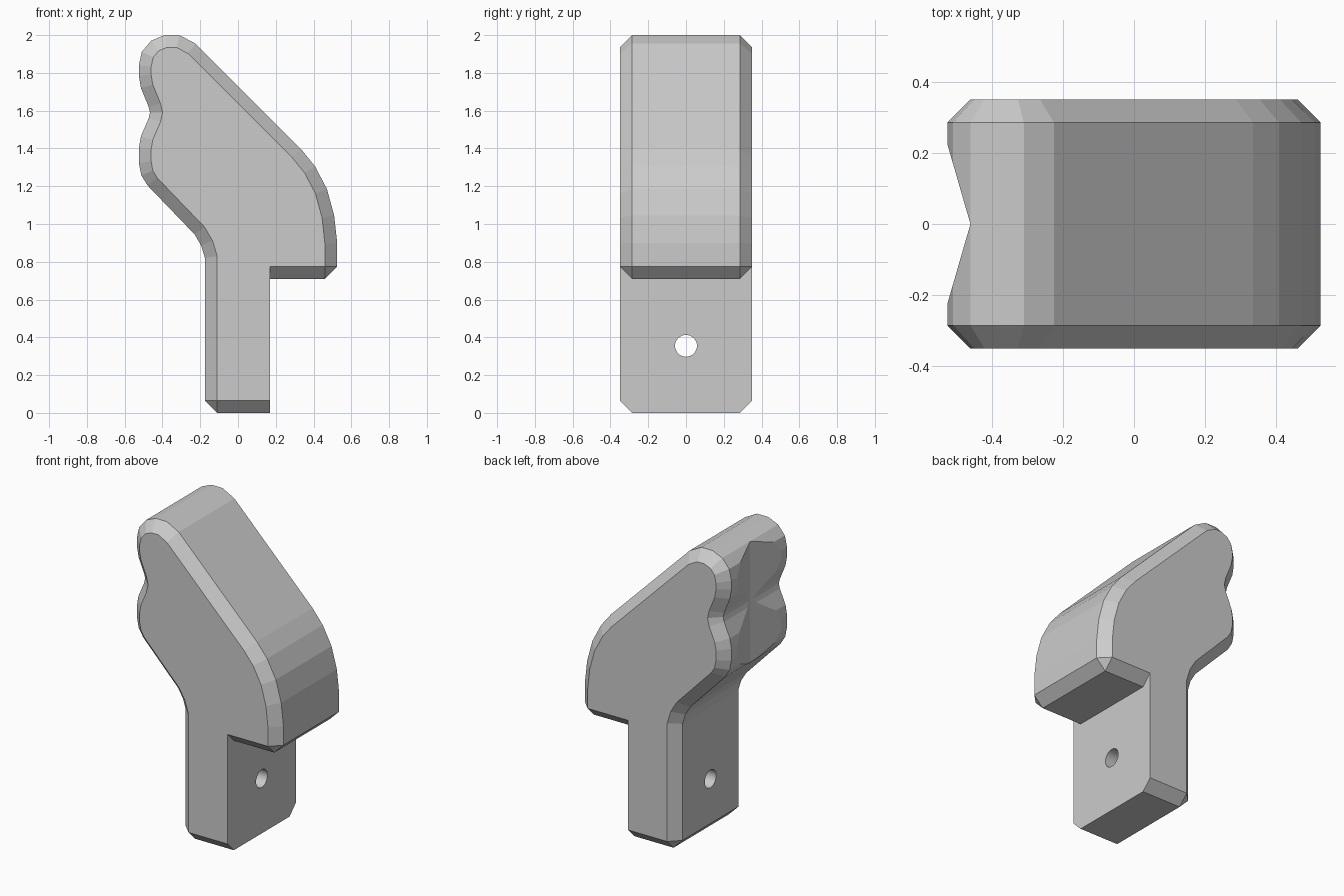
import bpy, bmesh, math
from mathutils import Vector

if "Cube" in bpy.data.objects:
    bpy.data.objects.remove(bpy.data.objects["Cube"])

C = 0.065           # chamfer width
HALF = 0.35         # half depth in y

# Curved outline: up the left side, over the top and down the right side (x, z)
curve = [(-0.175, 0.065), (-0.175, 0.82), (-0.195, 0.886), (-0.23, 0.945),
         (-0.479, 1.204), (-0.512, 1.258), (-0.525, 1.325), (-0.525, 1.40),
         (-0.514, 1.464), (-0.473, 1.56), (-0.466, 1.59), (-0.473, 1.62),
         (-0.514, 1.72), (-0.525, 1.785), (-0.525, 1.84), (-0.509, 1.912),
         (-0.46, 1.97), (-0.39, 2.0), (-0.31, 2.0), (-0.225, 1.955),
         (0.335, 1.395), (0.408, 1.305), (0.471, 1.185), (0.509, 1.045),
         (0.525, 0.90), (0.525, 0.775)]


def inset(pts, d):
    """Offset an open path to its right-hand side by d with mitred corners."""
    p = [Vector(q) for q in pts]
    nrm = []
    for a, b in zip(p, p[1:]):
        t = (b - a).normalized()
        nrm.append(Vector((t.y, -t.x)))
    out = [p[0] + nrm[0] * d]
    for i in range(1, len(p) - 1):
        m = nrm[i - 1] + nrm[i]
        out.append(p[i] + m * (2 * d / m.length_squared))
    out.append(p[-1] + nrm[-1] * d)
    return [tuple(q) for q in out]


def solid(name, sections):
    """Loft matching closed rings of 3D points and cap both ends."""
    bm = bmesh.new()
    rings = [[bm.verts.new(v) for v in s] for s in sections]
    n = len(rings[0])
    for a, b in zip(rings, rings[1:]):
        for i in range(n):
            j = (i + 1) % n
            bm.faces.new((a[i], a[j], b[j], b[i]))
    bm.faces.new(rings[0])
    bm.faces.new(rings[-1])
    bmesh.ops.remove_doubles(bm, verts=bm.verts, dist=1e-4)
    bmesh.ops.recalc_face_normals(bm, faces=bm.faces)
    me = bpy.data.meshes.new(name)
    bm.to_mesh(me)
    bm.free()
    ob = bpy.data.objects.new(name, me)
    bpy.context.collection.objects.link(ob)
    return ob


def cut(target, cutter):
    mod = target.modifiers.new("cut", 'BOOLEAN')
    mod.operation = 'DIFFERENCE'
    mod.solver = 'EXACT'
    mod.object = cutter
    cutter.hide_render = True
    bpy.context.view_layer.objects.active = target
    bpy.ops.object.modifier_apply(modifier=mod.name)
    bpy.data.objects.remove(cutter)


# Body: full outline in the middle, inset outline on the two side faces
outer = curve + [(0.525 - C, 0.71), (0.17, 0.71), (0.17, 0), (-0.11, 0)]
inner = inset(curve, C) + [(0.525 - C, 0.775), (0.17, 0.775), (0.17, C), (-0.11, C)]
layers = [(inner, -HALF), (outer, -HALF + C), (outer, HALF - C), (inner, HALF)]
body = solid("bracket_body", [[(x, y, z) for x, z in pts] for pts, y in layers])

# Shallow vertical V groove in the left face of the head
vee = [(-0.46, 0), (-0.72, 0.9), (-0.72, -0.9)]
cut(body, solid("groove_cutter", [[(x, y, z) for x, y in vee] for z in (1.05, 2.2)]))

# Screw hole through the stem
ring = [(0.058 * math.cos(2 * math.pi * i / 32), 0.355 + 0.058 * math.sin(2 * math.pi * i / 32))
        for i in range(32)]
cut(body, solid("hole_cutter", [[(x, y, z) for y, z in ring] for x in (-0.4, 0.4)]))
